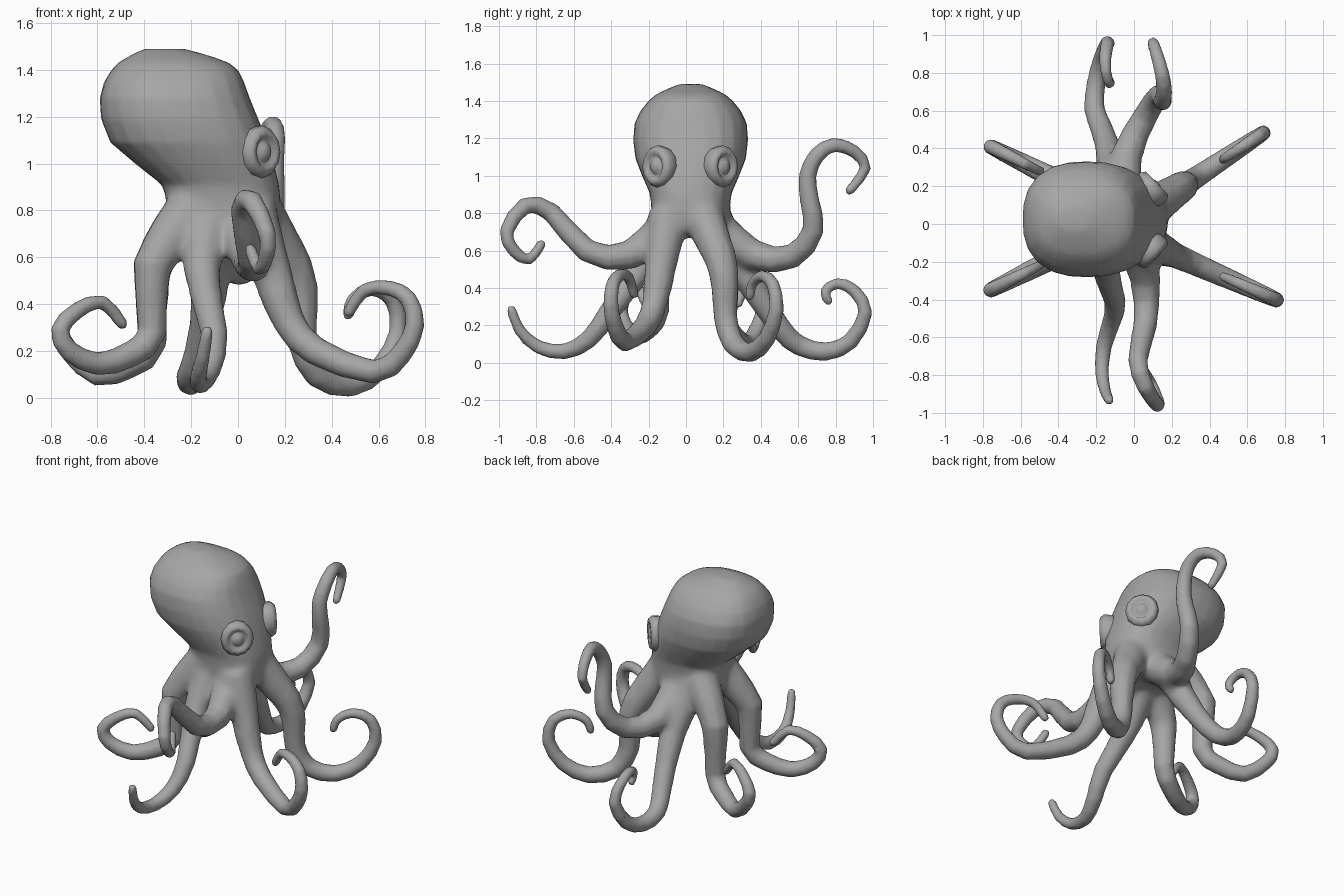
import bpy, bmesh, math
from mathutils import Vector

if "Cube" in bpy.data.objects:
    bpy.data.objects.remove(bpy.data.objects["Cube"])

skin = bpy.data.materials.new("grey_skin")
skin.diffuse_color = (0.38, 0.38, 0.38, 1)
skin.use_nodes = True
skin.node_tree.nodes["Principled BSDF"].inputs["Base Color"].default_value = skin.diffuse_color


def add_object(name, bm):
    mesh = bpy.data.meshes.new(name)
    bm.to_mesh(mesh)
    bm.free()
    mesh.materials.append(skin)
    obj = bpy.data.objects.new(name, mesh)
    bpy.context.collection.objects.link(obj)
    return obj


def loft(bm, rings):
    """Join rings of points into a closed tube."""
    loops = [[bm.verts.new(p) for p in ring] for ring in rings]
    n = len(loops[0])
    for a, b in zip(loops, loops[1:]):
        for i in range(n):
            j = (i + 1) % n
            bm.faces.new((a[i], a[j], b[j], b[i]))
    bm.faces.new(loops[0][::-1])
    bm.faces.new(loops[-1])


def with_midpoints(keys):
    """Add a smooth in-between point to every span of a path."""
    p = [Vector(k) for k in keys]
    p = [2 * p[0] - p[1]] + p + [2 * p[-1] - p[-2]]
    out = []
    for a, b, c, d in zip(p, p[1:], p[2:], p[3:]):
        out += [b, (b + c) * 0.5625 - (a + d) * 0.0625]
    return out + [p[-2]]


def head_ring(z, x0, x1, half_y, sides=24, power=2.5):
    pts = []
    for i in range(sides):
        a = 2 * math.pi * i / sides
        c, s = math.cos(a), math.sin(a)
        k = (abs(c) ** power + abs(s) ** power) ** (-1 / power)
        pts.append(((x0 + x1) / 2 + (x1 - x0) / 2 * k * c, 0.025 + half_y * k * s, z))
    return pts


def arm(bm, keys, base=0.086, tip=0.026, flare=0.03, sides=10):
    """Tapering tube with a flared root, its frame carried from point to point."""
    pts = with_midpoints(keys)
    n = len(pts)
    run = [0.0]
    for a, b in zip(pts, pts[1:]):
        run.append(run[-1] + (b - a).length)
    side, rings = Vector((0.3, 0.9, 0.1)), []
    for i, p in enumerate(pts):
        t = (pts[min(i + 1, n - 1)] - pts[max(i - 1, 0)]).normalized()
        side = (side - t * side.dot(t)).normalized()
        up = t.cross(side)
        f = run[i] / run[-1]
        r = base + (tip - base) * f + flare * max(0, 1 - f / 0.3)
        rings.append([p + r * (side * math.cos(2 * math.pi * k / sides)
                               + up * math.sin(2 * math.pi * k / sides))
                      for k in range(sides)])
    # rounded tip
    t = (pts[-1] - pts[-2]).normalized()
    rings.append([pts[-1] + (v - pts[-1]) * 0.5 + t * tip * 0.6 for v in rings[-1]])
    loft(bm, rings)


def splayed(profile, y0, slope):
    """Stand an (x, z) profile in an upright plane that swings out in y."""
    return [(x, y0 + slope * abs(x), z) for x, z in profile]


bm = bmesh.new()

# Head and neck: z, back x, front x, half width
head = [(0.67, -0.2, 0.08, 0.1), (0.71, -0.28, 0.16, 0.19), (0.8, -0.31, 0.18, 0.21),
        (0.91, -0.325, 0.175, 0.22), (1.09, -0.545, 0.125, 0.295), (1.28, -0.59, 0.05, 0.3),
        (1.4, -0.54, 0.0, 0.225), (1.45, -0.48, -0.09, 0.155), (1.49, -0.4, -0.23, 0.06)]
loft(bm, [head_ring(*row) for row in with_midpoints(head)])

# Front arms
front_low = [(0.05, 0.8), (0.155, 0.5), (0.22, 0.32), (0.33, 0.2), (0.58, 0.11),
             (0.7, 0.19), (0.755, 0.31), (0.73, 0.42), (0.65, 0.468), (0.54, 0.46),
             (0.47, 0.36)]
arm(bm, splayed(front_low, -0.07, -0.44))
front_bent = [(0.08, 0.8), (0.235, 0.55), (0.27, 0.4), (0.275, 0.24), (0.34, 0.1),
              (0.48, 0.055), (0.61, 0.13), (0.685, 0.28), (0.66, 0.42), (0.57, 0.465),
              (0.49, 0.42), (0.47, 0.35)]
arm(bm, splayed(front_bent, 0.03, 0.66))

# Back arms, a near-mirrored pair; the left one hangs lower
back = [(-0.2, 0.8), (-0.365, 0.56), (-0.365, 0.28), (-0.46, 0.185), (-0.6, 0.145),
        (-0.72, 0.2), (-0.76, 0.29), (-0.69, 0.37), (-0.58, 0.41), (-0.49, 0.31)]
for s, drop in ((-1, 0), (1, 0.045)):
    path = [(x, z - drop if z < 0.29 and x > -0.7 else z) for x, z in back]
    arm(bm, splayed(path, 0.03, 0.5 * s))

# Low side arms
arm(bm, [(-0.12, -0.06, 0.8), (-0.155, -0.22, 0.54), (-0.1, -0.41, 0.27),
         (-0.12, -0.52, 0.125), (-0.16, -0.65, 0.06), (-0.17, -0.79, 0.085),
         (-0.15, -0.89, 0.175), (-0.13, -0.935, 0.29)])
arm(bm, [(-0.14, 0.12, 0.8), (-0.12, 0.32, 0.47), (-0.17, 0.5, 0.19), (-0.21, 0.61, 0.09),
         (-0.2, 0.75, 0.06), (-0.17, 0.88, 0.115), (-0.14, 0.96, 0.27), (-0.15, 0.9, 0.385),
         (-0.15, 0.81, 0.425), (-0.13, 0.74, 0.38), (-0.13, 0.765, 0.325)])

# Raised side arms
arm(bm, [(0.0, -0.05, 0.77), (0.06, -0.3, 0.575), (0.06, -0.53, 0.6), (0.02, -0.72, 0.805),
         (0.06, -0.86, 0.84), (0.125, -0.96, 0.7), (0.12, -0.92, 0.6), (0.09, -0.84, 0.55),
         (0.05, -0.77, 0.64)])
arm(bm, [(-0.06, 0.1, 0.77), (-0.04, 0.36, 0.575), (0.06, 0.57, 0.57), (0.13, 0.68, 0.71),
         (0.15, 0.66, 0.87), (0.15, 0.65, 1.0), (0.16, 0.7, 1.11), (0.15, 0.79, 1.165),
         (0.12, 0.9, 1.13), (0.1, 0.96, 1.04), (0.12, 0.87, 0.915)])

# Fuse head and arms into one skin
bmesh.ops.recalc_face_normals(bm, faces=bm.faces)
body = add_object("head_and_arms", bm)
fuse = body.modifiers.new("fuse", 'REMESH')
fuse.mode = 'VOXEL'
fuse.voxel_size = 0.013
fused = bpy.data.meshes.new_from_object(
    body.evaluated_get(bpy.context.evaluated_depsgraph_get()))
body.modifiers.clear()

# Soften the skin lightly, and the webs between the arms more strongly
bm = bmesh.new()
bm.from_mesh(fused)
webs = [v for v in bm.verts
        if 0.45 < v.co.z < 0.9 and math.hypot(v.co.x + 0.07, v.co.y - 0.025) < 0.36]
for group, times in ((bm.verts[:], 2), (webs, 14)):
    for _ in range(times):
        bmesh.ops.smooth_vert(bm, verts=group, factor=0.5,
                              use_axis_x=True, use_axis_y=True, use_axis_z=True)
bm.to_mesh(body.data)
bm.free()
for poly in body.data.polygons:
    poly.use_smooth = True
    poly.material_index = 0
thin = body.modifiers.new("simplify", 'DECIMATE')
thin.ratio = 0.25

# Eyes: turned discs with a raised rim, a groove and a small pupil bump
eye_profile = [(0.07, -0.14), (0.098, -0.06), (0.102, -0.02), (0.085, 0.006), (0.062, 0.005),
               (0.05, -0.012), (0.04, -0.008), (0.026, 0.008), (0.01, 0.012)]
for name, s in (("right_eye", -1), ("left_eye", 1)):
    axis = Vector((0.72, 0.69 * s, 0.0)).normalized()
    across = axis.cross(Vector((0, 0, 1)))
    centre = Vector((0.118, 0.022 + 0.19 * s, 1.05))
    bm = bmesh.new()
    loft(bm, [[centre + axis * h + across * r * math.cos(math.pi * k / 6)
               + Vector((0, 0, 1.1 * r * math.sin(math.pi * k / 6))) for k in range(12)]
              for r, h in eye_profile])
    bmesh.ops.recalc_face_normals(bm, faces=bm.faces)
    eye = add_object(name, bm)
    for poly in eye.data.polygons:
        poly.use_smooth = True
